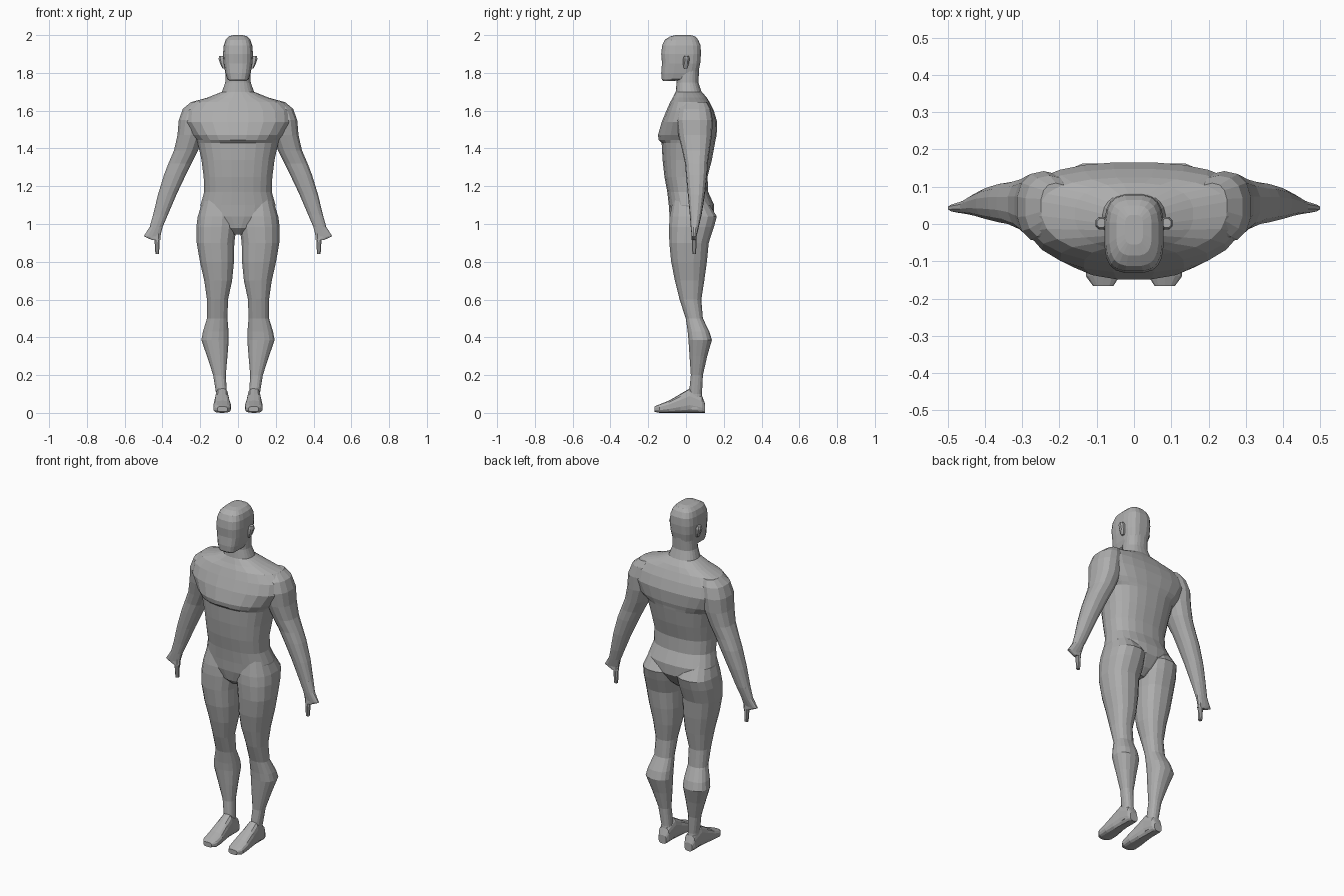
import bpy, bmesh, math

skin = bpy.data.materials.new("grey")
skin.diffuse_color = (0.42, 0.42, 0.42, 1)


def loft(name, rings, axis="z", n=16, power=2.4, mirror=False):
    """Skin rounded sections. Ring = (t, u0, u1, v0, v1[, v of widest point])."""
    bm = bmesh.new()
    loops = []
    for r in rings:
        t, u0, u1, v0, v1 = r[:5]
        vm = r[5] if len(r) > 5 else (v0 + v1) / 2
        loop = []
        for i in range(n):
            a = 2 * math.pi * (i + 0.5) / n
            c, s = math.cos(a), math.sin(a)
            c = math.copysign(abs(c) ** (2 / power), c)
            s = math.copysign(abs(s) ** (2 / power), s)
            u = (u0 + u1) / 2 + c * (u1 - u0) / 2
            v = vm + s * ((v1 - vm) if s > 0 else (vm - v0))
            loop.append(bm.verts.new((u, v, t) if axis == "z" else (u, t, v)))
        loops.append(loop)
    for a, b in zip(loops, loops[1:]):
        for i in range(n):
            j = (i + 1) % n
            bm.faces.new((a[i], a[j], b[j], b[i]))
    bm.faces.new(loops[0])
    bm.faces.new(loops[-1])
    bmesh.ops.recalc_face_normals(bm, faces=bm.faces)
    me = bpy.data.meshes.new(name)
    bm.to_mesh(me)
    bm.free()
    me.materials.append(skin)
    ob = bpy.data.objects.new(name, me)
    bpy.context.collection.objects.link(ob)
    if mirror:
        ob.modifiers.new("mirror", "MIRROR")
    return ob


def sym(z, w, y0, y1, *mid):
    return (z, -w, w, y0, y1, *mid)


# Torso from crotch to neck, with the chest shelf
loft("torso", [
    sym(0.945, 0.03, -0.04, 0.07), sym(0.98, 0.09, -0.075, 0.11),
    sym(1.04, 0.19, -0.088, 0.15), sym(1.10, 0.20, -0.092, 0.15),
    sym(1.17, 0.18, -0.10, 0.118), sym(1.25, 0.183, -0.115, 0.115),
    sym(1.34, 0.195, -0.125, 0.138), sym(1.43, 0.215, -0.13, 0.155),
    sym(1.445, 0.225, -0.146, 0.157, 0.04), sym(1.47, 0.25, -0.15, 0.163, 0.05),
    sym(1.54, 0.30, -0.13, 0.166, 0.05), sym(1.60, 0.295, -0.105, 0.148, 0.05),
    sym(1.645, 0.25, -0.085, 0.125, 0.045), sym(1.67, 0.16, -0.07, 0.11, 0.03),
    sym(1.70, 0.085, -0.055, 0.083), sym(1.75, 0.068, -0.05, 0.066),
    sym(1.82, 0.066, -0.05, 0.07)], n=24)

# Head
loft("head", [
    sym(1.758, 0.045, -0.122, -0.06), sym(1.768, 0.058, -0.13, 0.04),
    sym(1.80, 0.068, -0.132, 0.066), sym(1.85, 0.077, -0.128, 0.076),
    sym(1.90, 0.08, -0.132, 0.08), sym(1.945, 0.076, -0.127, 0.078),
    sym(1.975, 0.066, -0.113, 0.065), sym(1.993, 0.048, -0.085, 0.05),
    sym(2.0, 0.025, -0.055, 0.025)], n=20, power=3.2)

# Ears
loft("ear", [
    (1.822, 0.068, 0.082, -0.012, 0.008), (1.845, 0.068, 0.094, -0.016, 0.016),
    (1.875, 0.068, 0.104, -0.016, 0.02), (1.89, 0.075, 0.1, -0.01, 0.015)],
    n=8, mirror=True)

# Arms with mitten-like hand
loft("arm", [
    (1.645, 0.17, 0.25, -0.01, 0.11), (1.61, 0.16, 0.293, -0.04, 0.13),
    (1.55, 0.17, 0.315, -0.05, 0.142), (1.47, 0.18, 0.322, -0.04, 0.137),
    (1.39, 0.21, 0.34, -0.02, 0.125), (1.32, 0.245, 0.37, -0.005, 0.115),
    (1.26, 0.275, 0.393, 0.0, 0.112), (1.155, 0.325, 0.425, 0.01, 0.1),
    (1.05, 0.37, 0.45, 0.02, 0.083), (0.985, 0.398, 0.468, 0.025, 0.068),
    (0.935, 0.41, 0.5, 0.03, 0.056), (0.915, 0.41, 0.455, 0.03, 0.056)],
    n=14, mirror=True)
loft("finger", [
    (0.95, 0.41, 0.445, 0.03, 0.056), (0.90, 0.415, 0.442, 0.03, 0.056),
    (0.84, 0.417, 0.438, 0.033, 0.054)], n=8, mirror=True)

# Legs
loft("leg", [
    (1.13, 0.03, 0.185, -0.07, 0.11), (1.04, 0.004, 0.215, -0.088, 0.165),
    (0.985, 0.006, 0.222, -0.092, 0.15), (0.90, 0.018, 0.22, -0.09, 0.122),
    (0.80, 0.02, 0.203, -0.08, 0.112), (0.70, 0.03, 0.18, -0.06, 0.098),
    (0.60, 0.052, 0.165, -0.035, 0.082), (0.50, 0.055, 0.165, -0.002, 0.09),
    (0.43, 0.049, 0.187, 0.008, 0.125), (0.385, 0.048, 0.195, 0.012, 0.138),
    (0.30, 0.055, 0.165, 0.018, 0.113), (0.20, 0.064, 0.132, 0.025, 0.09),
    (0.10, 0.058, 0.116, 0.015, 0.085), (0.02, 0.052, 0.118, 0.0, 0.095)],
    n=16, mirror=True)

# Feet, sections run heel to toe
loft("foot", [
    (0.10, 0.06, 0.11, 0.0, 0.05), (0.085, 0.052, 0.118, 0.0, 0.09),
    (0.02, 0.05, 0.12, 0.0, 0.13), (-0.03, 0.045, 0.125, 0.0, 0.10),
    (-0.09, 0.037, 0.13, 0.0, 0.065), (-0.14, 0.038, 0.13, 0.0, 0.045),
    (-0.167, 0.055, 0.11, 0.006, 0.034)], axis="y", n=14, power=3, mirror=True)
